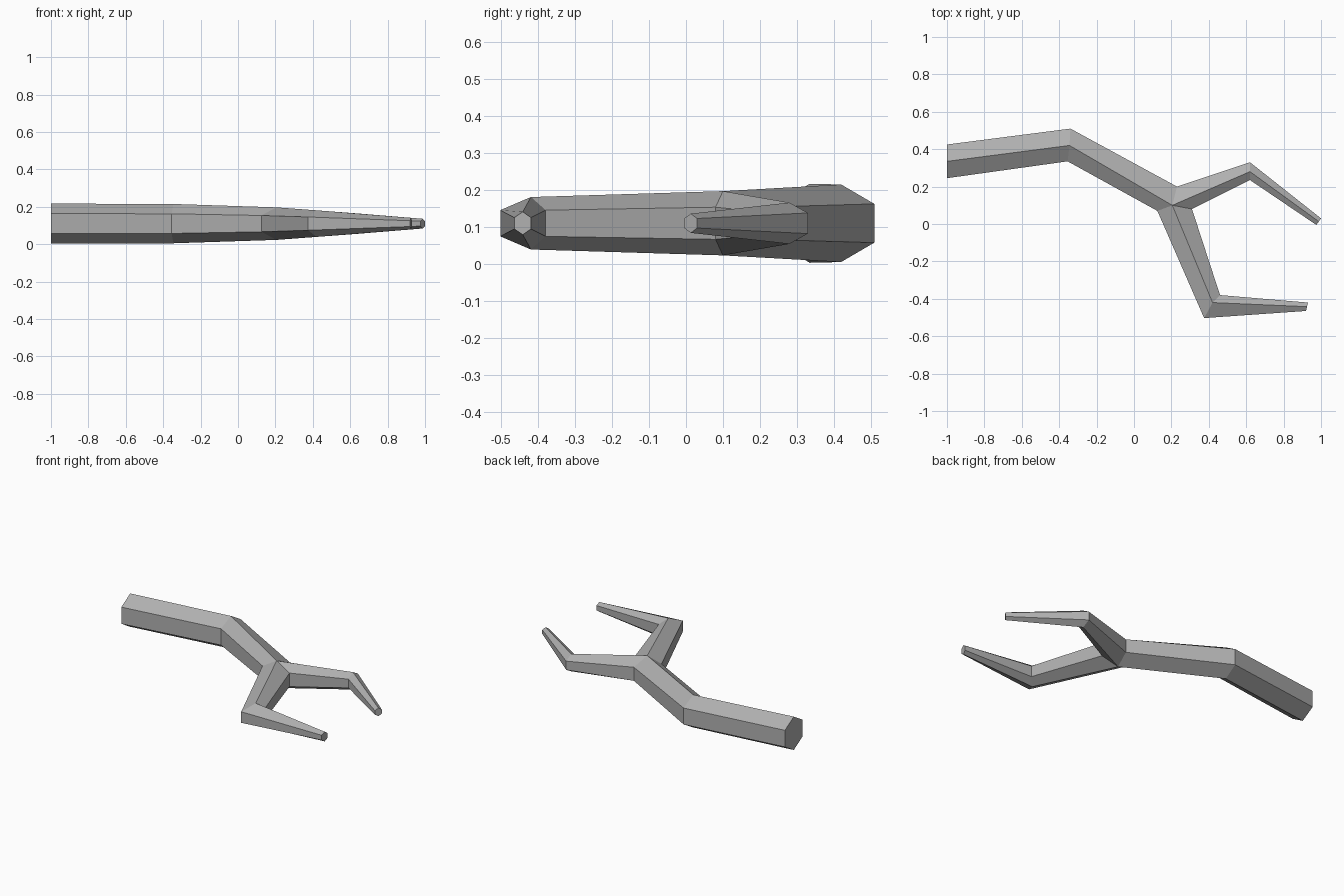
import bpy
import bmesh
from mathutils import Vector

cube = bpy.data.objects.get("Cube")
if cube:
    bpy.data.objects.remove(cube)

AXIS_Z = 0.11

bark = bpy.data.materials.new("bark_grey")
bark.use_nodes = True
GREY = (0.43, 0.43, 0.43, 1)
bark.diffuse_color = GREY
bark.node_tree.nodes["Principled BSDF"].inputs["Base Color"].default_value = GREY


def add_ring(bm, left, ridge, right, half):
    """Six-sided section: ridge above and below, two flat sides."""
    pts = [(ridge, half), (left, half / 2), (left, -half / 2),
           (ridge, -half), (right, -half / 2), (right, half / 2)]
    return [bm.verts.new((p[0], p[1], AXIS_Z + z)) for p, z in pts]


def add_limb(bm, sections, cap_start=False):
    """Skin a run of sections and close the free end."""
    rings = [add_ring(bm, *s) for s in sections]
    for a, b in zip(rings, rings[1:]):
        for i in range(6):
            j = (i + 1) % 6
            bm.faces.new((a[i], a[j], b[j], b[i]))
    bm.faces.new(rings[0] if cap_start else rings[-1])


# Shared points where the trunk forks
fork_top, fork_north = (0.205, 0.10), (0.23, 0.20)
fork_south, crotch = (0.125, 0.07), (0.31, 0.08)
FORK_HALF = 0.087

bm = bmesh.new()

# Main stem, from the cut end to the fork
add_limb(bm, [
    ((-1, 0.425), (-1, 0.335), (-1, 0.245), 0.107),
    ((-0.34, 0.51), (-0.345, 0.42), (-0.355, 0.335), 0.105),
    (fork_north, fork_top, fork_south, FORK_HALF),
], cap_start=True)

# Back twig
add_limb(bm, [
    (fork_north, fork_top, crotch, FORK_HALF),
    ((0.62, 0.33), (0.62, 0.28), (0.62, 0.235), 0.056),
    ((1, 0.03), (0.988, 0.013), (0.975, -0.005), 0.026),
])

# Front twig
add_limb(bm, [
    (crotch, fork_top, fork_south, FORK_HALF),
    ((0.46, -0.38), (0.42, -0.42), (0.375, -0.503), 0.071),
    ((0.93, -0.42), (0.925, -0.442), (0.92, -0.465), 0.031),
])

# Weld the three limbs at the fork
bmesh.ops.remove_doubles(bm, verts=bm.verts, dist=0.0005)
bmesh.ops.recalc_face_normals(bm, faces=bm.faces)

mesh = bpy.data.meshes.new("forked_branch")
bm.to_mesh(mesh)
bm.free()
mesh.materials.append(bark)
branch = bpy.data.objects.new("forked_branch", mesh)
bpy.context.collection.objects.link(branch)
